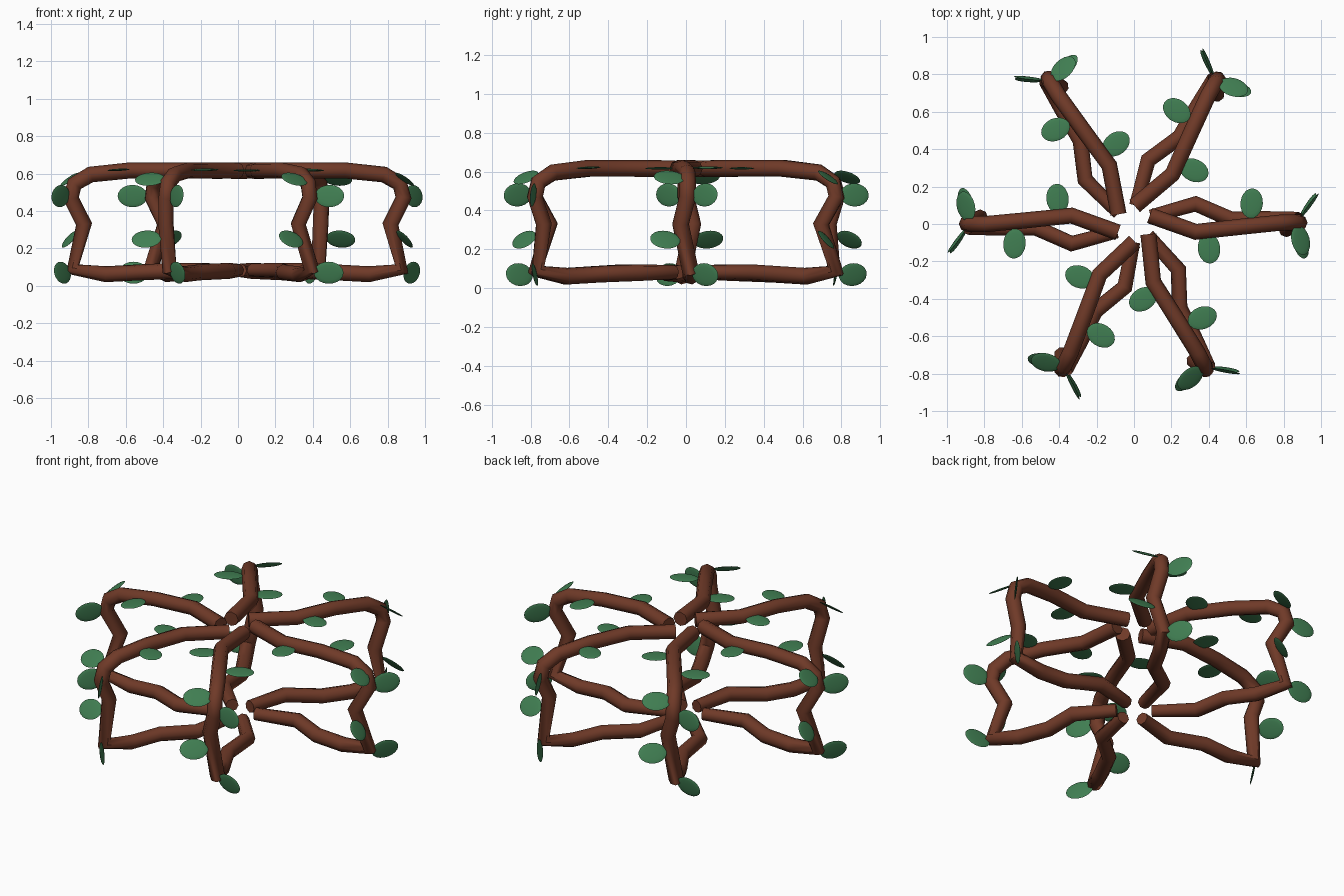
import bpy, math
from mathutils import Matrix, Vector

if "Cube" in bpy.data.objects:
    bpy.data.objects.remove(bpy.data.objects["Cube"])


def material(name, rgb):
    m = bpy.data.materials.new(name)
    m.diffuse_color = (*rgb, 1)
    m.use_nodes = True
    m.node_tree.nodes["Principled BSDF"].inputs["Base Color"].default_value = m.diffuse_color
    return m


BARK = material("brown bark", (0.16, 0.042, 0.021))
LEAF = material("leaf green", (0.052, 0.21, 0.085))

# Branch centreline: outward distance, sideways offset, height (top hub to bottom hub)
PATH = [(0.085, 0.045, 0.615), (0.33, -0.045, 0.617), (0.57, -0.02, 0.617),
        (0.78, 0.0, 0.595), (0.865, 0.0, 0.545), (0.885, 0.0, 0.47),
        (0.815, -0.035, 0.33), (0.875, 0.015, 0.09), (0.70, 0.02, 0.062),
        (0.52, 0.02, 0.072), (0.33, 0.105, 0.08), (0.09, 0.04, 0.083)]

# Leaves: centre, long axis, facing direction
LEAVES = [((0.40, -0.135, 0.617), (0.1, -1, 0), (0, 0, 1)),
          ((0.63, 0.105, 0.62), (0.1, 1, 0), (0.05, 0, 1)),
          ((0.89, -0.095, 0.57), (0.25, -1, 0), (0.6, 0, 0.8)),
          ((0.94, 0.09, 0.48), (0.6, 0.8, 0), (0.8, -0.6, 0.1)),
          ((0.89, -0.115, 0.25), (0.3, -1, 0), (0.75, 0.2, 0.65)),
          ((0.93, 0.09, 0.07), (0.55, 0.83, 0), (0.83, -0.55, -0.2))]

# Arm directions in degrees, with their reach
ARMS = [(0.5, 1.0), (60, 1.01), (120.5, 1.02), (180, 1.01), (243.7, 0.98), (296.3, 0.98)]


def smooth(ob):
    bpy.ops.object.select_all(action='DESELECT')
    ob.select_set(True)
    bpy.context.view_layer.objects.active = ob
    bpy.ops.object.shade_smooth_by_angle(angle=math.radians(50))


def branch(name, turn, reach):
    cu = bpy.data.curves.new(name, 'CURVE')
    cu.dimensions = '3D'
    cu.bevel_depth = 0.043
    cu.bevel_resolution = 2
    cu.use_fill_caps = True
    sp = cu.splines.new('POLY')
    sp.points.add(len(PATH) - 1)
    for p, (r, t, z) in zip(sp.points, PATH):
        p.co = (*(turn @ Vector((r * reach, t, z))), 1)
    sp.points[-1].radius = 0.85
    ob = bpy.data.objects.new(name, cu)
    bpy.context.collection.objects.link(ob)
    bpy.ops.object.select_all(action='DESELECT')
    ob.select_set(True)
    bpy.context.view_layer.objects.active = ob
    bpy.ops.object.convert(target='MESH')
    ob = bpy.context.object
    ob.name = name
    ob.data.materials.append(BARK)
    smooth(ob)


def leaf(name, turn, reach, centre, axis, normal):
    bpy.ops.mesh.primitive_uv_sphere_add(segments=20, ring_count=8, radius=1)
    ob = bpy.context.object
    ob.name = name
    x = Vector(axis).normalized()
    z = Vector(normal)
    z = (z - x * z.dot(x)).normalized()
    y = z.cross(x)
    basis = Matrix((x, y, z)).transposed().to_4x4()
    c = Vector((centre[0] + 0.9 * (reach - 1), centre[1], centre[2]))
    size = Matrix.Diagonal((0.08, 0.06, 0.006, 1))
    ob.data.transform(turn @ Matrix.Translation(c) @ basis @ size)
    ob.data.materials.append(LEAF)
    smooth(ob)


# Six looping branches, each with six leaves
for i, (angle, reach) in enumerate(ARMS):
    turn = Matrix.Rotation(math.radians(angle), 4, 'Z')
    branch(f"branch_{i + 1}", turn, reach)
    for j, (c, a, n) in enumerate(LEAVES):
        leaf(f"leaf_{i + 1}_{j + 1}", turn, reach, c, a, n)
